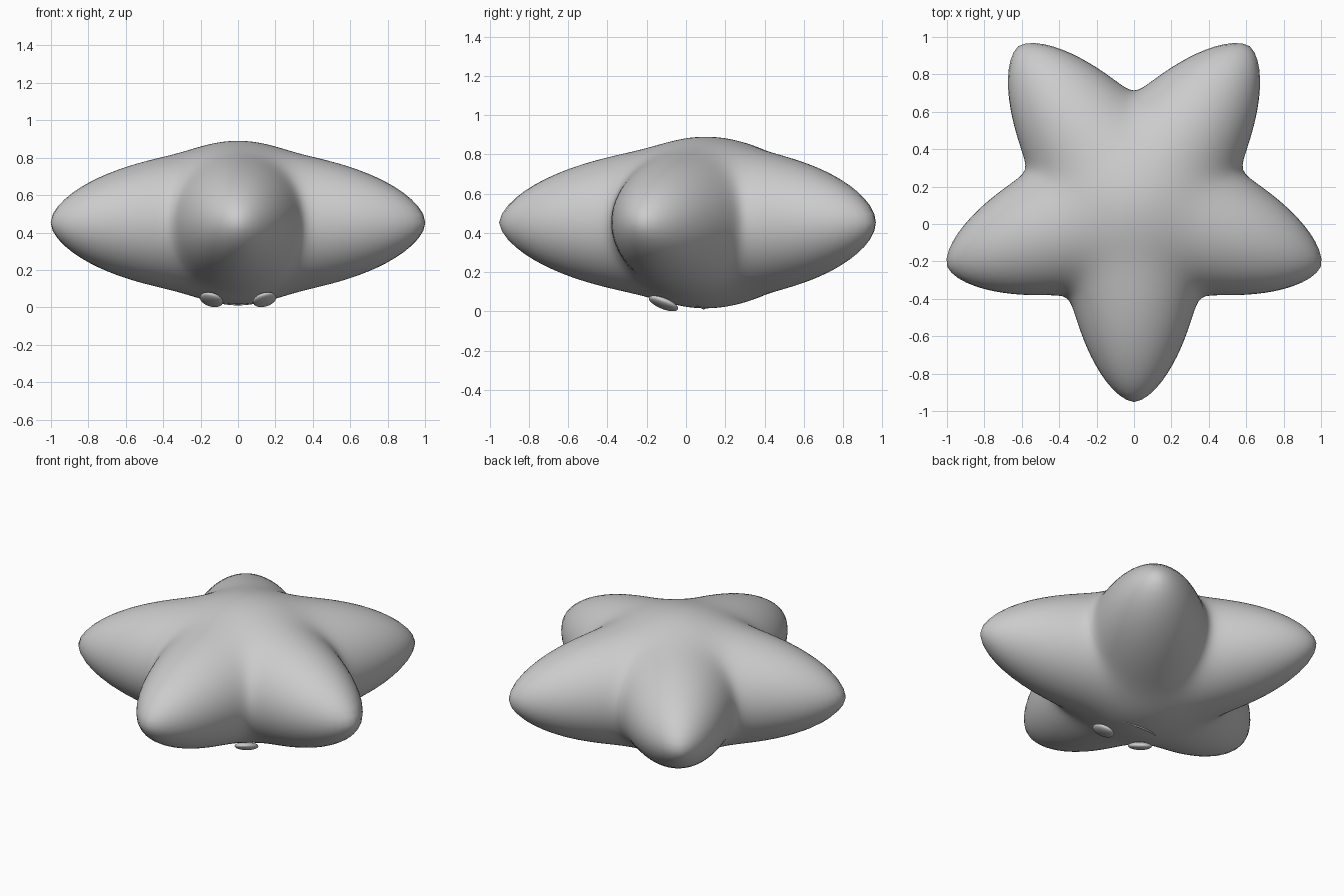
import bpy
import bmesh
import math
from mathutils import Vector

cube = bpy.data.objects.get("Cube")
if cube:
    bpy.data.objects.remove(cube, do_unlink=True)

CENTRE = Vector((0, 0.1, 0.453))
HALF_HEIGHT = 0.437
ARM_LENGTH, ARM_RADIUS = 1.052, 0.392
CORE_WIDTH, CORE_HEIGHT = 0.55, 0.41
BLEND = 0.027
ARMS = [Vector((math.cos(a), math.sin(a), 0))
        for a in (math.radians(72 * i - 90) for i in range(5))]


def arm_field(p, axis):
    """Distance to one round tapering arm, negative inside."""
    along = p.dot(axis)
    if along < 0:
        return p.length - ARM_RADIUS
    across = (p - axis * along).length
    taper = max(0, 1 - (along / ARM_LENGTH) ** 2) ** 0.6
    return across - ARM_RADIUS * taper


def star_field(p):
    """Five arms and a domed core melted together."""
    parts = [arm_field(p, axis) for axis in ARMS]
    scaled = Vector((p.x / CORE_WIDTH, p.y / CORE_WIDTH, p.z / CORE_HEIGHT))
    parts.append((scaled.length - 1) * CORE_HEIGHT)
    low = min(parts)
    return low - BLEND * math.log(sum(math.exp((low - f) / BLEND) for f in parts))


def reach(start, direction):
    """How far the skin lies from a point inside the star."""
    near, far = 0, 1.3
    for _ in range(22):
        mid = (near + far) / 2
        if star_field(start + direction * mid) < 0:
            near = mid
        else:
            far = mid
    return near


DOWN = Vector((0, 0, -1))
Z_FIT = HALF_HEIGHT / reach(Vector(), DOWN)


def underside(x, y):
    depth = reach(Vector((x, y, 0)) - Vector((0, CENTRE.y, 0)), DOWN)
    return CENTRE.z - depth * Z_FIT


def add_sphere(name, segments, rings):
    bm = bmesh.new()
    bmesh.ops.create_uvsphere(bm, u_segments=segments, v_segments=rings, radius=1)
    for face in bm.faces:
        face.smooth = True
    mesh = bpy.data.meshes.new(name)
    bm.to_mesh(mesh)
    bm.free()
    obj = bpy.data.objects.new(name, mesh)
    bpy.context.collection.objects.link(obj)
    return obj


# Plump star body
body = add_sphere("star_body", 160, 72)
for v in body.data.vertices:
    direction = v.co.normalized()
    v.co = direction * reach(Vector(), direction)
    v.co.z *= Z_FIT
body.location = CENTRE

# Flat oval eyes on the underside
for name, side in (("left_eye", 1), ("right_eye", -1)):
    eye = add_sphere(name, 32, 16)
    eye.location = (side * 0.142, -0.115, 0.041)
    eye.scale = (0.064, 0.08, 0.024)
    eye.rotation_euler = (-0.38, -0.28 * side, 0)

# Thin smiling mouth following the skin
curve = bpy.data.curves.new("mouth", "CURVE")
curve.dimensions = "3D"
curve.bevel_depth = 0.008
curve.bevel_resolution = 3
curve.use_fill_caps = True
line = curve.splines.new("POLY")
STEPS = 16
line.points.add(STEPS)
for i, point in enumerate(line.points):
    t = 2 * i / STEPS - 1
    x, y = 0.12 * t, 0.09 - 0.035 * t * t
    point.co = (x, y, underside(x, y) + 0.002, 1)
    point.radius = 1 - 0.5 * t * t
mouth = bpy.data.objects.new("mouth", curve)
bpy.context.collection.objects.link(mouth)
